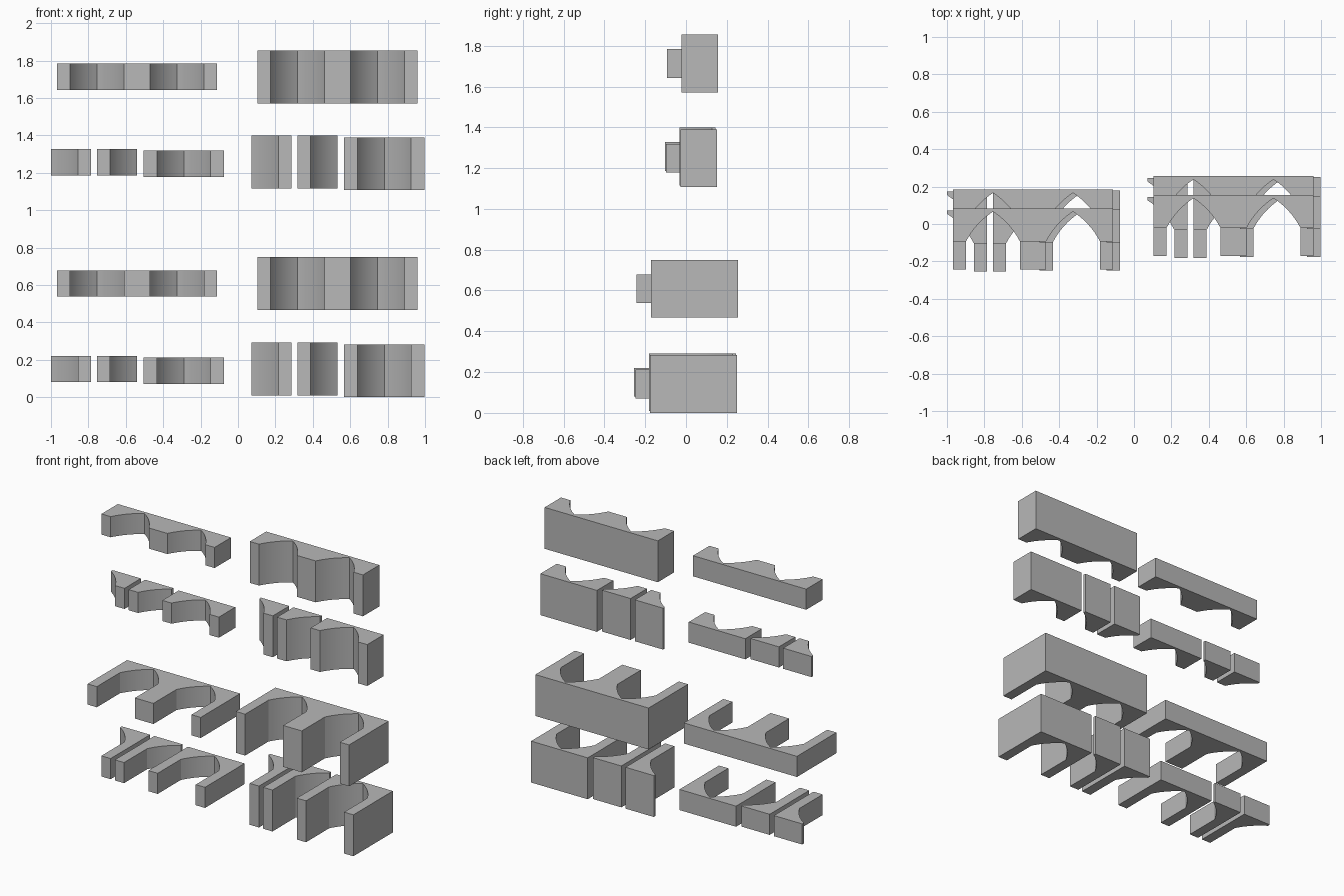
import bpy, bmesh, math

if "Cube" in bpy.data.objects:
    bpy.data.objects.remove(bpy.data.objects["Cube"])

BAY = 0.428      # width of one arch bay
LEG = 0.07       # half width of a pier
CROWN = 0.018    # thickness above the arch tip
SPRING = 0.177   # depth from the back down to the arch spring
TALL = 0.427     # depth including the long legs
R = 0.42         # radius of each pointed-arch arc
SEGS = 8

stone = bpy.data.materials.new("grey stone")
stone.diffuse_color = (0.48, 0.48, 0.48, 1)
stone.use_nodes = True
stone.node_tree.nodes["Principled BSDF"].inputs["Base Color"].default_value = stone.diffuse_color


def arc_points():
    """Points from arch tip to spring, as (distance from tip, depth)."""
    a, h = BAY / 2 - LEG, SPRING - CROWN
    chord = math.atan2(h, a)
    half = math.asin(math.hypot(a, h) / (2 * R))
    t0 = chord - half
    pts = []
    for i in range(SEGS + 1):
        t = t0 + 2 * half * i / SEGS
        pts.append((R * (math.sin(t) - math.sin(t0)),
                    CROWN + R * (math.cos(t0) - math.cos(t))))
    return pts


def profile(halves, depth):
    """Outline of half bays: 'r' rises from leg to tip, 'f' falls from tip to leg."""
    w = BAY / 2
    lower = []
    for i, kind in enumerate(halves):
        pts = [(d, -y) for d, y in arc_points()]
        if depth > SPRING:
            pts.append((w - LEG, -depth))
        pts.append((w, -depth))
        if kind == 'r':
            pts = [(w - d, y) for d, y in reversed(pts)]
        lower += [(i * w + d, y) for d, y in pts]
    # drop repeated points and the flat points in the middle of a pier
    clean = []
    for p in lower:
        if not clean or math.dist(p, clean[-1]) > 1e-5:
            clean.append(p)
    return [(len(halves) * w, 0), (0, 0)] + clean


def block(name, halves, depth, x, back, zc, height):
    bm = bmesh.new()
    verts = [bm.verts.new((x + px, back + py, zc - height / 2))
             for px, py in profile(halves, depth)]
    face = bm.faces.new(verts)
    ext = bmesh.ops.extrude_face_region(bm, geom=[face])
    bmesh.ops.translate(bm, vec=(0, 0, height),
                        verts=[v for v in ext["geom"] if isinstance(v, bmesh.types.BMVert)])
    bmesh.ops.recalc_face_normals(bm, faces=bm.faces)
    me = bpy.data.meshes.new(name)
    bm.to_mesh(me)
    bm.free()
    me.materials.append(stone)
    ob = bpy.data.objects.new(name, me)
    bpy.context.collection.objects.link(ob)
    bpy.ops.object.select_all(action='DESELECT')
    ob.select_set(True)
    bpy.context.view_layer.objects.active = ob
    bpy.ops.object.shade_smooth_by_angle(angle=math.radians(20))


# thin set on the left, thick set on the right; long-legged below, short above
for side, dx, dy, height in (("thin", 0, 0, 0.141), ("thick", 1.072, 0.072, 0.283)):
    for kind, depth, back, z_split, z_whole in (
            ("tall", TALL, 0.184, 0.1415, 0.608),
            ("short", SPRING, 0.084, 1.248, 1.713)):
        tag = f"{side}_{kind}"
        b = back + dy
        block(tag + "_double_arch", "rfrf", depth, -0.968 + dx, b, z_whole, height)
        block(tag + "_single_arch", "rf", depth, -0.504 + dx, b - 0.005, z_split, height)
        block(tag + "_left_half_arch", "r", depth, -0.754 + dx, b - 0.011, z_split + 0.009, height)
        block(tag + "_right_half_arch", "f", depth, -1.0 + dx, b - 0.011, z_split + 0.009, height)
